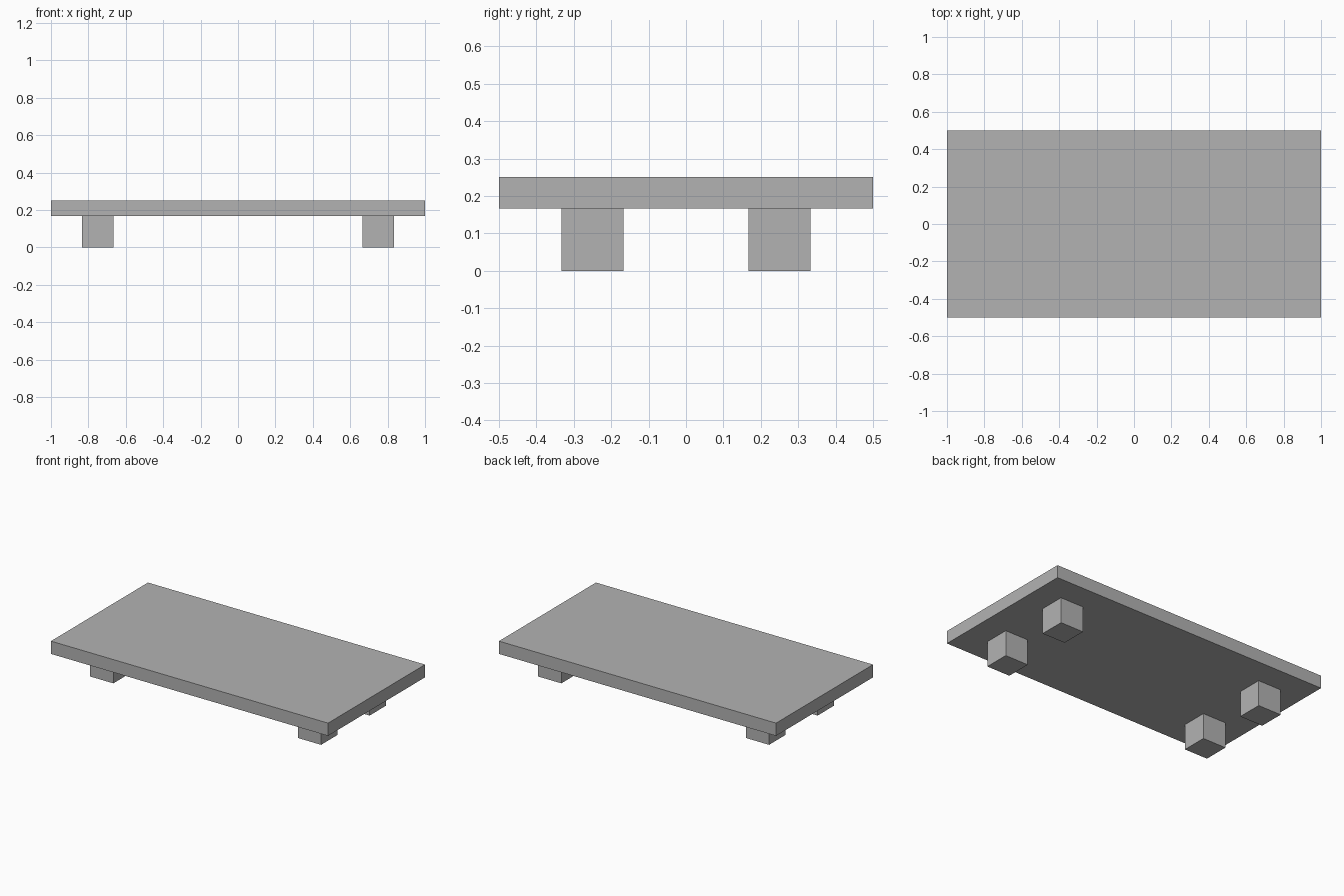
import bpy

cube = bpy.data.objects.get("Cube")
if cube:
    bpy.data.objects.remove(cube, do_unlink=True)

# Single plain grey
grey = bpy.data.materials.new("plain_grey")
grey.use_nodes = True
colour = (0.45, 0.45, 0.45, 1)
grey.diffuse_color = colour
grey.node_tree.nodes["Principled BSDF"].inputs["Base Color"].default_value = colour


def box(name, centre, size):
    bpy.ops.mesh.primitive_cube_add(size=1, location=centre)
    obj = bpy.context.object
    obj.name = name
    obj.scale = size
    bpy.ops.object.transform_apply(location=False, rotation=False, scale=True)
    obj.data.materials.append(grey)
    return obj


height = 0.25
leg = height * 2 / 3        # legs are cubes
slab = height - leg

# Table top
box("table_top", (0, 0, leg + slab / 2), (2, 1, slab))

# Four cube legs
for side, x in (("left", 0.75), ("right", -0.75)):
    for end, y in (("front", -0.25), ("back", 0.25)):
        box(f"{end}_{side}_leg", (x, y, leg / 2), (leg, leg, leg))
